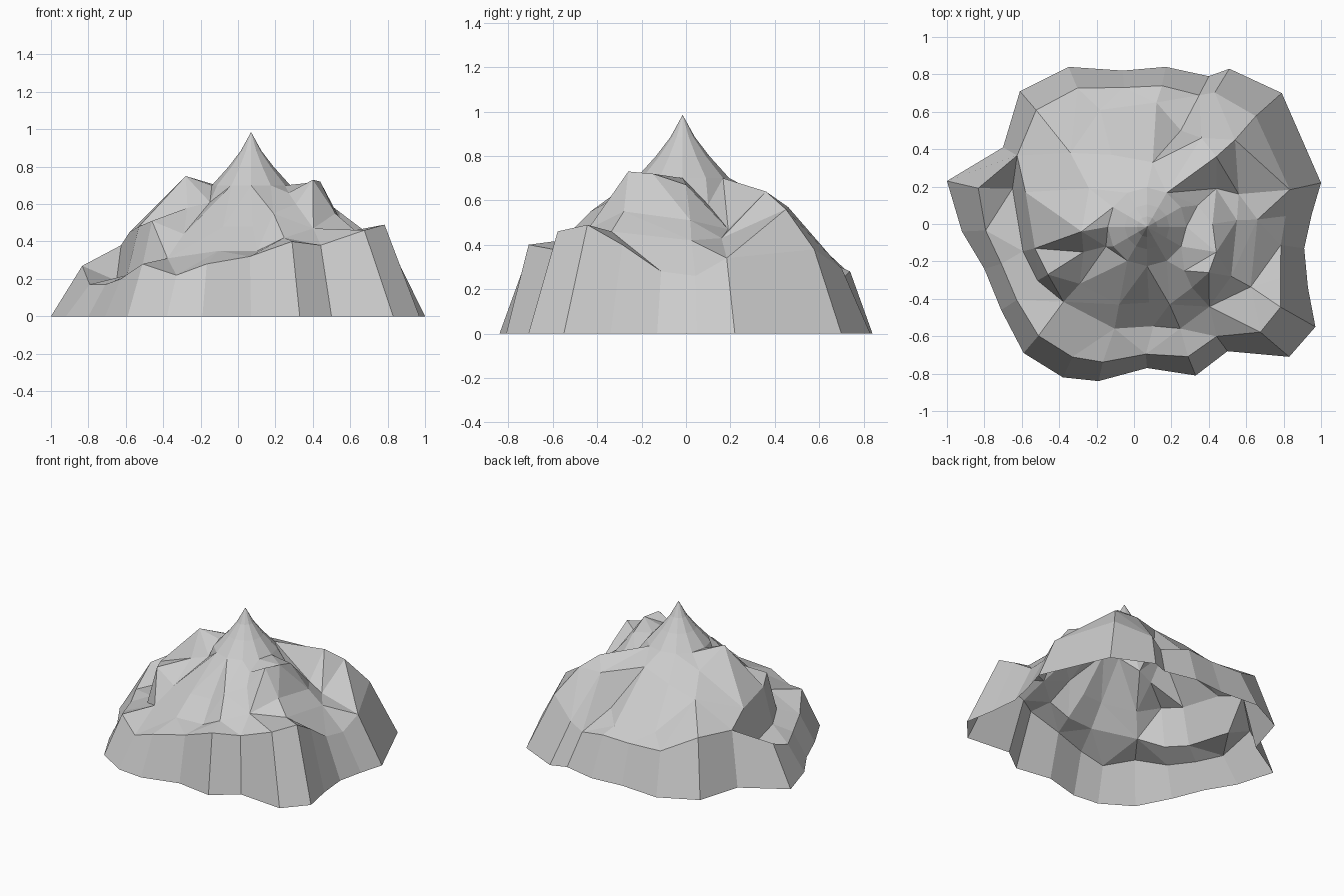
import bpy
import bmesh
from math import tau
from mathutils import Matrix, Vector
from mathutils.geometry import delaunay_2d_cdt

default_cube = bpy.data.objects.get("Cube")
if default_cube:
    bpy.data.objects.remove(default_cube, do_unlink=True)

# One plain stone colour
stone_colour = (.6, .6, .6, 1)
stone = bpy.data.materials.new("grey_stone")
stone.use_nodes = True
stone.diffuse_color = stone_colour
stone.node_tree.nodes["Principled BSDF"].inputs["Base Color"].default_value = stone_colour

# Ground outline, clockwise from the left tip, with the cliff height above each corner
outline = [
    (-1, .23, .27), (-.7, .41, .38), (-.61, .71, .39), (-.35, .84, .28),
    (-.06, .82, .27), (.17, .84, .28), (.4, .79, .23), (.51, .83, .29),
    (.79, .7, .38), (1, .22, .34), (.95, .05, .26), (.91, -.13, .28),
    (.93, -.34, .4), (.97, -.55, .49), (.83, -.71, .46), (.5, -.68, .38),
    (.33, -.81, .4), (.07, -.77, .32), (-.19, -.84, .28), (-.38, -.82, .22),
    (-.59, -.69, .28), (-.71, -.46, .2), (-.8, -.24, .17), (-.92, -.04, .17),
]
summit = Vector((.07, -.015, .985))

points = []
ridges = []


def add_ridge(*path):
    """Add a path of points whose segments stay as edges of the surface."""
    start = len(points)
    points.extend(Vector(p) for p in path)
    ridges.extend((i, i + 1) for i in range(start, len(points) - 1))


def add_ledge(*path, spread, drop):
    """Add a ledge and, farther from the middle, the base of the cliff below it."""
    add_ridge(*path)
    add_ridge(*[(x * spread, y * spread, z - drop) for x, y, z in path])


def add_cone(tip, sides, *rings):
    """Add a pointed peak with rings of a given radius and fall below the tip."""
    points.append(tip)
    for radius, fall in rings:
        arm = Vector((radius, 0, -fall))
        for k in range(sides):
            points.append(tip + Matrix.Rotation(tau * k / sides, 3, "Z") @ arm)


# Outer rim: corners that stick out lean farther inward
for x, y, height in outline:
    inset = 1.12 - .28 * Vector((x, y)).length
    points.append(Vector((x * inset, y * inset, height)))

# Summit, west peak and north-east peak
add_cone(summit, 12, (.055, .1), (.12, .185), (.21, .285))
add_ridge((-.24, .19, .64), (-.28, -.04, .75))
add_ridge((.36, .46, .57), (.44, .36, .64), (.54, .45, .56))

# Ledges with cliffs on the west, south and east
add_ledge((-.58, .17, .45), (-.53, -.13, .48), (-.46, -.27, .51), spread=1.12, drop=.26)
add_ledge((-.29, -.32, .44), (-.08, -.43, .48), (.08, -.42, .48), (.19, -.43, .55),
          (.31, -.34, .6), spread=1.3, drop=.13)
add_ledge((.52, -.28, .55), (.55, .02, .51), spread=1.2, drop=.09)

# East crest, and the gully that parts it from the north-east peak
add_ridge((.27, -.25, .66), (.4, -.26, .73), (.44, -.15, .72), (.42, 0, .67))
add_ridge((.34, .1, .58), (.44, .19, .47), (.56, .16, .43))

# North shoulders and gully
add_ridge((.1, .33, .63), (.12, .65, .32))
add_ridge((-.12, .37, .58), (-.18, .61, .34))
add_ridge((-.34, .38, .53))
add_ridge((.25, .5, .36))

# Hollow under the west peak
add_ridge((-.15, -.12, .61), (-.27, -.15, .58))

# Triangulate the upper surface in plan, inside the rim
rim_loop = list(range(len(outline)))
plan, _, triangles, sources, _, _ = delaunay_2d_cdt(
    [p.to_2d() for p in points], ridges, [rim_loop], 1, 1e-5)

bm = bmesh.new()
surface = [bm.verts.new(points[source[0]]) for source in sources]
for triangle in triangles:
    bm.faces.new([surface[i] for i in triangle])

# Outer cliff wall, open underneath
rim = {source[0]: vert for source, vert in zip(sources, surface)}
ground = [bm.verts.new((x, y, 0)) for x, y, _ in outline]
for i in rim_loop:
    bm.faces.new((ground[i - 1], ground[i], rim[i], rim[rim_loop[i - 1]]))

# Turn every face outward
bmesh.ops.recalc_face_normals(bm, faces=bm.faces)
if sum(face.normal.z for face in bm.faces) < 0:
    bmesh.ops.reverse_faces(bm, faces=bm.faces)

mesh = bpy.data.meshes.new("mountain")
bm.to_mesh(mesh)
bm.free()
mesh.materials.append(stone)
mountain = bpy.data.objects.new("mountain", mesh)
bpy.context.collection.objects.link(mountain)
